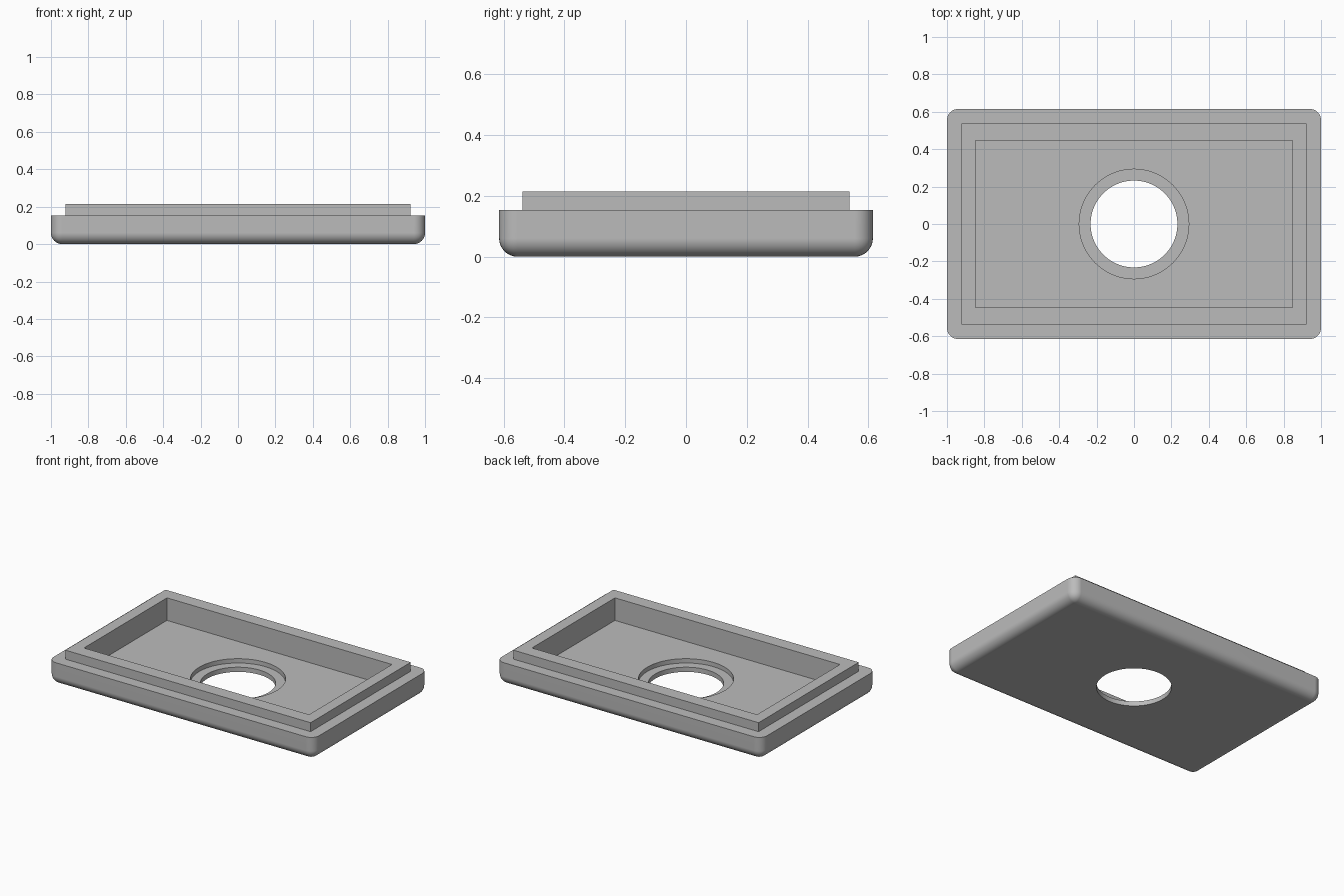
import bpy
import bmesh
from math import radians
from mathutils import Matrix

cube = bpy.data.objects.get("Cube")
if cube:
    bpy.data.objects.remove(cube, do_unlink=True)

# Main heights and fillet radius
BODY_TOP, LIP_TOP = 0.154, 0.215
FLOOR, LEDGE = 0.0615, 0.032
FILLET = 0.06

grey = bpy.data.materials.new("plain grey")
grey.use_nodes = True
colour = (0.5, 0.5, 0.5, 1)
grey.diffuse_color = colour
grey.node_tree.nodes["Principled BSDF"].inputs["Base Color"].default_value = colour


def add_object(name, bm):
    mesh = bpy.data.meshes.new(name)
    bm.to_mesh(mesh)
    bm.free()
    mesh.materials.append(grey)
    obj = bpy.data.objects.new(name, mesh)
    bpy.context.collection.objects.link(obj)
    return obj


def box(name, half_x, half_y, z0, z1, fillet=0):
    """Box between two heights; a fillet rounds every edge except the top rim."""
    bm = bmesh.new()
    bmesh.ops.create_cube(bm, size=1)
    bmesh.ops.transform(
        bm, verts=bm.verts,
        matrix=Matrix.Translation((0, 0, (z0 + z1) / 2))
        @ Matrix.Diagonal((2 * half_x, 2 * half_y, z1 - z0, 1)))
    if fillet:
        middle = (z0 + z1) / 2
        edges = [e for e in bm.edges if min(v.co.z for v in e.verts) < middle]
        bmesh.ops.bevel(bm, geom=edges, offset=fillet, segments=8,
                        profile=0.5, affect='EDGES', clamp_overlap=True)
    return add_object(name, bm)


def cylinder(name, radius, z0, z1):
    bm = bmesh.new()
    bmesh.ops.create_cone(bm, cap_ends=True, segments=96, radius1=radius,
                          radius2=radius, depth=z1 - z0,
                          matrix=Matrix.Translation((0, 0, (z0 + z1) / 2)))
    return add_object(name, bm)


def combine(target, tool, operation):
    """Boolean the tool into the target, then discard the tool."""
    mod = target.modifiers.new(tool.name, 'BOOLEAN')
    mod.operation = operation
    mod.solver = 'EXACT'
    mod.object = tool
    bpy.context.view_layer.update()
    result = target.evaluated_get(bpy.context.evaluated_depsgraph_get())
    mesh = bpy.data.meshes.new_from_object(result)
    target.modifiers.clear()
    target.data = mesh
    bpy.data.objects.remove(tool, do_unlink=True)


# Rounded base with a raised rim
cover = box("cover_plate", 1.0, 0.615, 0, BODY_TOP, FILLET)
combine(cover, box("raised_rim", 0.923, 0.538, 0.1, LIP_TOP), 'UNION')

# Rectangular pocket, round recess and through hole
combine(cover, box("pocket", 0.847, 0.446, FLOOR, 0.4), 'DIFFERENCE')
combine(cover, cylinder("recess", 0.293, LEDGE, 0.3), 'DIFFERENCE')
combine(cover, cylinder("through_hole", 0.232, -0.1, 0.2), 'DIFFERENCE')

# Smooth fillets and bore, crisp edges, flat large faces
bpy.ops.object.select_all(action='DESELECT')
cover.select_set(True)
bpy.context.view_layer.objects.active = cover
bpy.ops.object.shade_smooth_by_angle(angle=radians(30))
normals = cover.modifiers.new("flat_faces", 'WEIGHTED_NORMAL')
normals.keep_sharp = True
